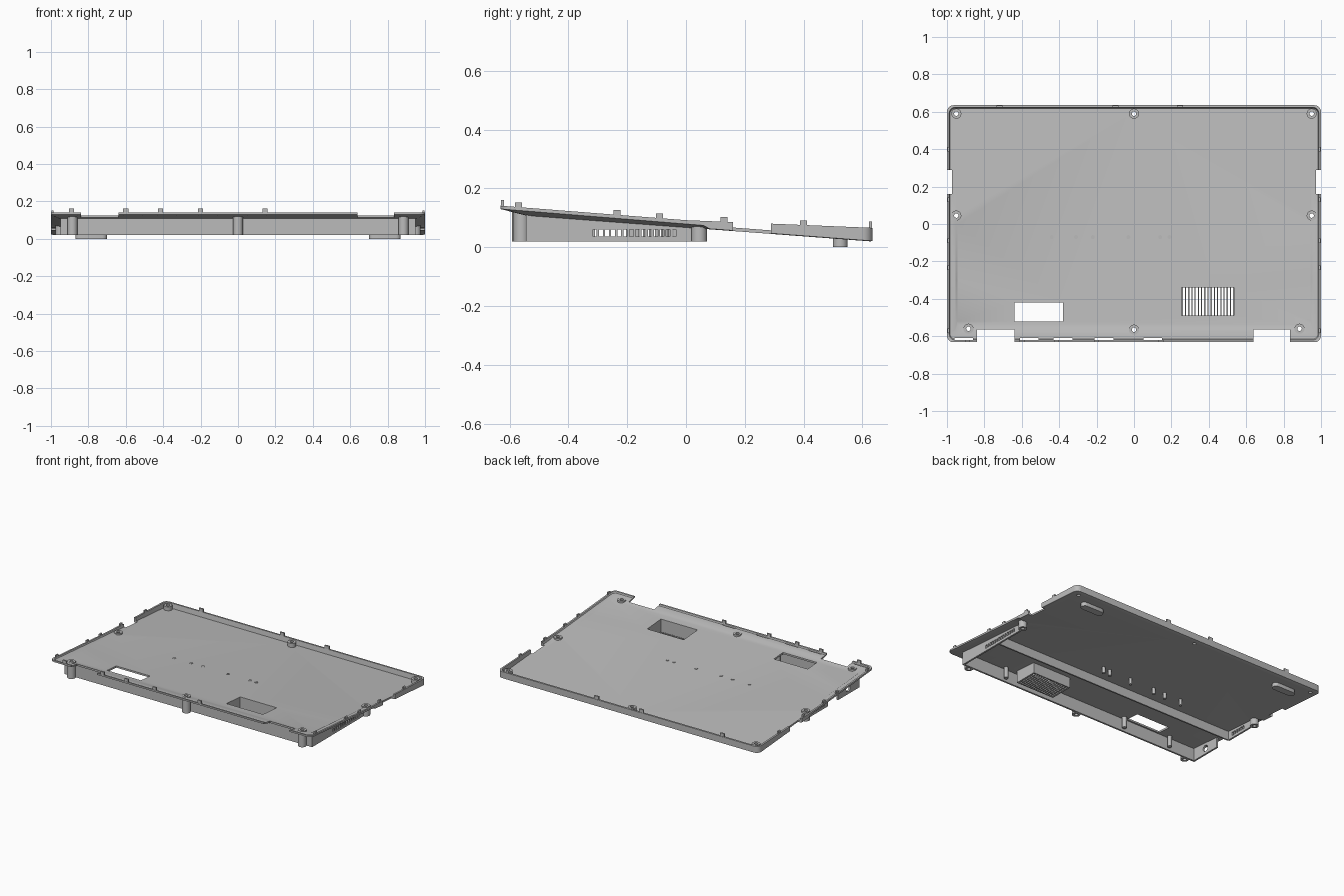
import bpy, bmesh, math

cube = bpy.data.objects.get("Cube")
if cube:
    bpy.data.objects.remove(cube)

gray = bpy.data.materials.new("plain gray")
gray.use_nodes = True
gray.diffuse_color = (0.5, 0.5, 0.5, 1)
gray.node_tree.nodes["Principled BSDF"].inputs["Base Color"].default_value = (0.5, 0.5, 0.5, 1)

LOW = 0.02        # underside level of the skirt


def under(y):     # sloping underside of the plate
    return 0.067 - 0.075 * y


def floor(y):
    return under(y) + 0.012


def rim(y):       # top of the rim
    return 0.092 - (0.078 if y < 0 else 0.041) * y


def chamfer(y):   # outer lower edge, overhanging in the front half
    return 0.079 - 0.081 * y if y < 0.07 else under(y) + 0.002


def ledge(y):
    return min(rim(y) - 0.004, max(chamfer(y) + 0.004, floor(y)))


def const(z):
    return lambda y: z


def finish(name, bm):
    bmesh.ops.recalc_face_normals(bm, faces=bm.faces)
    mesh = bpy.data.meshes.new(name)
    bm.to_mesh(mesh)
    bm.free()
    mesh.materials.append(gray)
    ob = bpy.data.objects.new(name, mesh)
    bpy.context.collection.objects.link(ob)
    return ob


def loft(bm, rings):
    loops = [[bm.verts.new(p) for p in r] for r in rings]
    for a, b in zip(loops, loops[1:]):
        for i in range(len(a)):
            j = (i + 1) % len(a)
            bm.faces.new((a[i], a[j], b[j], b[i]))
    return loops


def prism(bm, x0, x1, y0, y1, zlow, zhigh):
    pts = [(x0, y0), (x1, y0), (x1, y1), (x0, y1)]
    loops = loft(bm, [[(x, y, f(y)) for x, y in pts] for f in (zlow, zhigh)])
    for lp in loops:
        bm.faces.new(lp)


def circle(x, y, z, r, n=20):
    return [(x + r * math.cos(2 * math.pi * i / n), y + r * math.sin(2 * math.pi * i / n), z) for i in range(n)]


def rod(bm, x, y, z0, z1, r, n=20):
    for lp in loft(bm, [circle(x, y, z0, r, n), circle(x, y, z1, r, n)]):
        bm.faces.new(lp)


def tube(bm, x, y, z0, z1, r, hole):
    a, b = circle(x, y, z0, r), circle(x, y, z1, r)
    c, d = circle(x, y, z1, hole), circle(x, y, z0, hole)
    loft(bm, [a, b, c, d, a])
    bmesh.ops.remove_doubles(bm, verts=bm.verts, dist=1e-5)


def cut(target, bm):
    cutter = finish("cutter", bm)
    cutter.hide_render = True
    mod = target.modifiers.new("cut", "BOOLEAN")
    mod.object, mod.solver = cutter, "EXACT"
    dg = bpy.context.evaluated_depsgraph_get()
    mesh = bpy.data.meshes.new_from_object(target.evaluated_get(dg))
    target.modifiers.clear()
    target.data = mesh
    bpy.data.objects.remove(cutter)


def ring(width, y0, y1, r, zf, front_width=None):
    """Rounded rectangle, with extra points along the sides for the bends."""
    side = (-0.3, 0, 0.06, 0.08, 0.3)
    fw = front_width or width
    pts = []
    for cx, cy, start in ((width - r, y1 - r, 0), (r - width, y1 - r, 90),
                          (r - fw, y0 + r, 180), (fw - r, y0 + r, 270)):
        for k in range(6):
            t = math.radians(start + 18 * k)
            pts.append((cx + r * math.cos(t), cy + r * math.sin(t)))
        if start == 90:
            pts += [(-(width if y > 0.07 else fw), y) for y in reversed(side)]
        if start == 270:
            pts += [(width if y > 0.07 else fw, y) for y in side]
    return [(x, y, zf(y)) for x, y in pts]


# Tray: underside, overhanging chamfer, rim, ledge and recessed floor
bm = bmesh.new()
loops = loft(bm, [
    ring(0.993, -0.545, 0.628, 0.03, under, 0.95),
    ring(1.0, -0.632, 0.635, 0.035, chamfer),
    ring(1.0, -0.632, 0.635, 0.035, rim),
    ring(0.988, -0.62, 0.623, 0.03, rim),
    ring(0.984, -0.615, 0.618, 0.028, ledge),
    ring(0.955, -0.585, 0.6, 0.025, ledge),
    ring(0.945, -0.54, 0.595, 0.02, floor)])
bm.faces.new(loops[0])
bm.faces.new(loops[-1])
tray = finish("tray", bm)

screws = [(s * x, y) for s in (-1, 1) for x, y in ((0.95, 0.59), (0.95, 0.045), (0.885, -0.56))]
screws += [(0, 0.59), (0, -0.565)]

# Openings through the tray
bm = bmesh.new()
bottom, top = const(-0.1), const(0.3)
openings = [(-0.84, -0.64, -0.7, -0.565), (0.64, 0.835, -0.7, -0.565),
            (-1.1, -0.972, 0.16, 0.29), (0.972, 1.1, 0.16, 0.29),
            (-0.64, -0.38, -0.52, -0.42), (0.255, 0.535, -0.49, -0.34)]
openings += [(x, x + 0.1, -0.619, -0.61) for x in (-0.96, -0.61, -0.43, -0.21, 0.05)]
for o in openings:
    prism(bm, *o, bottom, top)
for x, y in screws:
    rod(bm, x, y, -0.1, 0.3, 0.012)
cut(tray, bm)

# Screw bosses
bm = bmesh.new()
for x, y in screws:
    z0 = LOW if y < 0.1 else under(y) + 0.003
    tube(bm, x, y, z0, max(rim(y) - 0.004, floor(y) + 0.005), 0.027, 0.012)
finish("screw_bosses", bm)


def into(y):      # skirt walls end inside the plate
    return under(y) + 0.004


# Skirt walls under the front half
bm = bmesh.new()
prism(bm, -0.95, 0.95, -0.545, -0.533, const(LOW), into)
finish("front_wall", bm)
bm = bmesh.new()
prism(bm, -0.94, 0.94, -0.205, -0.195, const(LOW), into)
finish("middle_wall", bm)


def slots(bm, x, first, count):
    for i in range(count):
        y = first + 0.0208 * i
        prism(bm, x - 0.05, x + 0.05, y, y + 0.013, const(0.037), const(0.06))


bm = bmesh.new()
prism(bm, 0.938, 0.95, -0.54, 0.02, const(LOW), into)
left_wall = finish("left_wall", bm)
bm = bmesh.new()
slots(bm, 0.944, -0.317, 14)
cut(left_wall, bm)

bm = bmesh.new()
prism(bm, -0.95, -0.938, -0.2, 0.02, const(LOW), into)
vent_wall = finish("right_vent_wall", bm)
bm = bmesh.new()
slots(bm, -0.944, -0.16, 6)
cut(vent_wall, bm)

bm = bmesh.new()
prism(bm, -0.95, -0.938, -0.54, -0.31, const(LOW), into)
socket_wall = finish("right_socket_wall", bm)
bm = bmesh.new()
for lp in loft(bm, [[(x, -0.42 + px, 0.06 + py) for px, py, _ in circle(0, 0, 0, 0.022)] for x in (-1, -0.9)]):
    bm.faces.new(lp)
cut(socket_wall, bm)

# Sunken grille well
bm = bmesh.new()
for x in (0.247, 0.535):
    prism(bm, x, x + 0.008, -0.498, -0.332, const(LOW), floor)
for y in (-0.498, -0.34):
    prism(bm, 0.25, 0.54, y, y + 0.008, const(LOW), floor)
finish("grille_well", bm)
bm = bmesh.new()
for i in range(17):
    x = 0.255 + 0.0172 * i
    prism(bm, x, x + 0.006, -0.494, -0.336, const(LOW), const(LOW + 0.008))
finish("grille_bars", bm)

# Standoffs with small heads on the floor, and posts along the front wall
bm = bmesh.new()
for x in (-0.44, -0.31, -0.22, -0.03, 0.14, 0.19):
    rod(bm, x, -0.07, 0.03, floor(-0.07) + 0.003, 0.011, 12)
for x in (-0.72, -0.35, 0.62):
    rod(bm, x, -0.51, 0.03, into(-0.51), 0.015, 12)
finish("standoffs", bm)

# Clips standing on the rim
bm = bmesh.new()


def clip(x, y, dx, dy, height):
    prism(bm, x - dx, x + dx, y - dy, y + dy, lambda v: rim(v) - 0.012, const(rim(y) + height))


for x in (-0.89, -0.6, -0.415, -0.2, 0.145):
    clip(x, -0.625, 0.014, 0.005, 0.02)
for x in (-0.72, -0.1, 0.245):
    clip(x, 0.628, 0.016, 0.005, 0.022)
for s in (-1, 1):
    for y in (-0.57, -0.235, -0.09, 0.13, 0.4):
        clip(s * 0.992, y, 0.005, 0.012, 0.016)
finish("rim_clips", bm)

# Rubber feet at the back
for s, name in ((-1, "right_foot"), (1, "left_foot")):
    outline = []
    for cx, start in ((0.845, -90), (0.725, 90)):
        for k in range(9):
            t = math.radians(start + 22.5 * k)
            outline.append((s * (cx + 0.025 * math.cos(t)), 0.525 + 0.025 * math.sin(t)))
    bm = bmesh.new()
    for lp in loft(bm, [[(x, y, z) for x, y in outline] for z in (0, 0.033)]):
        bm.faces.new(lp)
    finish(name, bm)

# Smooth round parts, keeping edges sharp
bpy.ops.object.select_all(action="DESELECT")
for ob in bpy.context.collection.objects:
    if ob.type == "MESH":
        ob.select_set(True)
        bpy.context.view_layer.objects.active = ob
bpy.ops.object.shade_smooth_by_angle(angle=math.radians(25))
